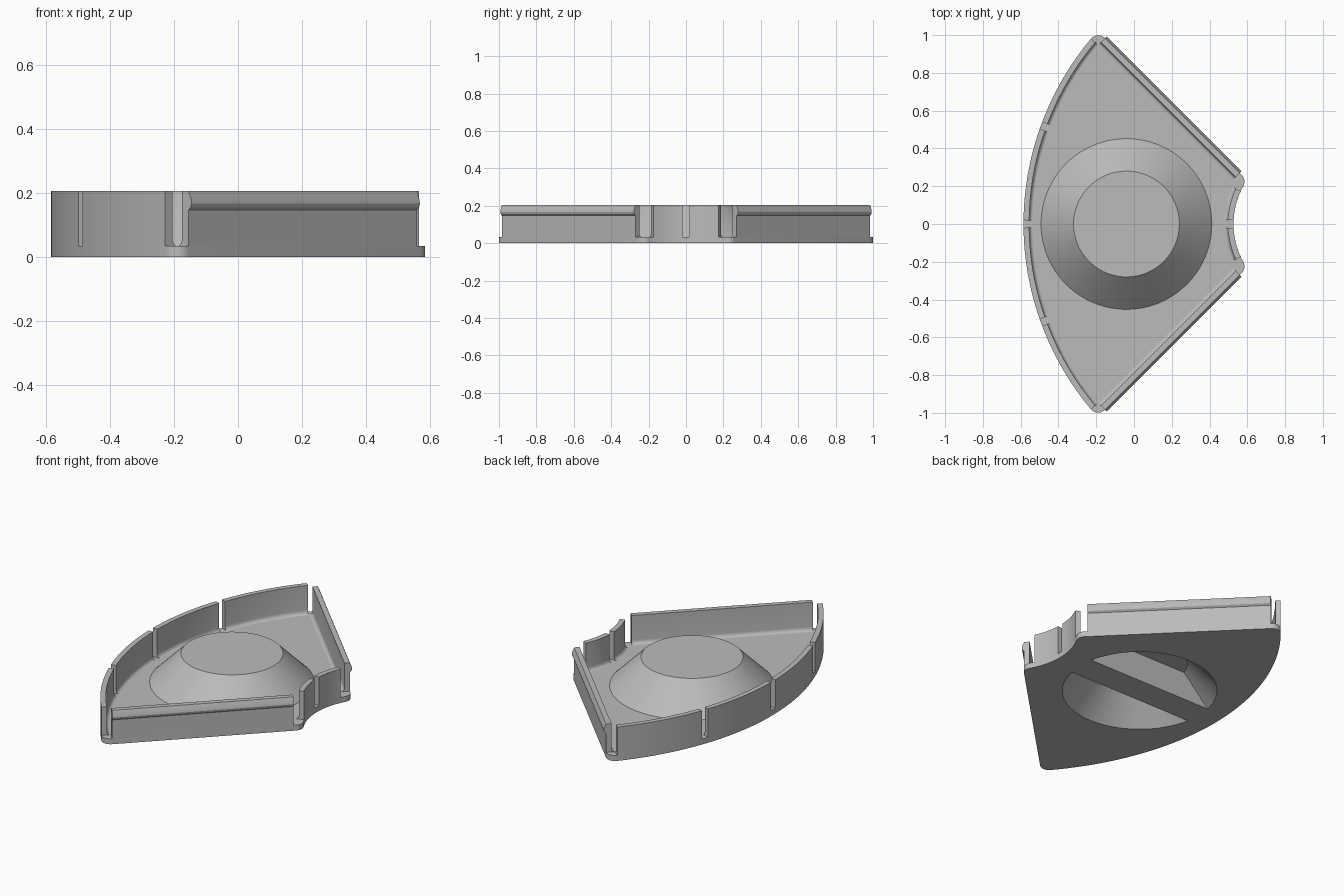
import bpy, bmesh
from math import sin, cos, pi, sqrt, atan2, radians
from mathutils import Vector

cube = bpy.data.objects.get("Cube")
if cube:
    bpy.data.objects.remove(cube)

CX, R_OUT, R_IN = 0.94, 1.525, 0.413      # shared arc centre and radii
SIDE, RC = 0.83, 0.05                     # side line x + y, corner radius
FLOOR, TOP = 0.033, 0.205
DOME_X = -0.04

grey = bpy.data.materials.new("plain grey")
grey.use_nodes = True
colour = (0.5, 0.5, 0.5, 1)
grey.diffuse_color = colour
grey.node_tree.nodes["Principled BSDF"].inputs["Base Color"].default_value = colour


def finish(name, bm):
    bmesh.ops.recalc_face_normals(bm, faces=bm.faces[:])
    mesh = bpy.data.meshes.new(name)
    bm.to_mesh(mesh)
    bm.free()
    mesh.materials.append(grey)
    obj = bpy.data.objects.new(name, mesh)
    bpy.context.collection.objects.link(obj)
    return obj


def smooth(obj):
    bpy.ops.object.select_all(action='DESELECT')
    obj.select_set(True)
    bpy.context.view_layer.objects.active = obj
    bpy.ops.object.shade_smooth_by_angle(angle=radians(25))


def corner_centre(dist):
    # point at a distance from the arc centre, one corner radius inside the side
    s = SIDE - RC * sqrt(2)
    b, root = CX + s, sqrt(2 * dist * dist - (s - CX) ** 2)
    x = (b - root) / 2
    return Vector((x, s - x))


tip = corner_centre(R_OUT - RC)
heel = corner_centre(R_IN + RC)
half_out = atan2(tip.y, CX - tip.x)
half_in = atan2(heel.y, CX - heel.x)


def arc(cx, cy, r, a0, a1, n):
    return [Vector((cx + r * cos(a0 + (a1 - a0) * i / n),
                    cy + r * sin(a0 + (a1 - a0) * i / n))) for i in range(n + 1)]


def sweep(name, frames, profile):
    # frames are (point, inward normal); profile is (inset, height)
    bm = bmesh.new()
    rings = [[bm.verts.new((*(p + n * d), z)) for d, z in profile] for p, n in frames]
    k = len(profile)
    for a, b in zip(rings, rings[1:]):
        for i in range(k):
            bm.faces.new((a[i], a[(i + 1) % k], b[(i + 1) % k], b[i]))
    bm.faces.new(rings[0])
    bm.faces.new(rings[-1])
    obj = finish(name, bm)
    smooth(obj)


def frustum(name, r0, z0, r1, z1, keep=0, gap=0):
    bm = bmesh.new()
    bmesh.ops.create_cone(bm, cap_ends=True, segments=96, radius1=r0, radius2=r1, depth=z1 - z0)
    bmesh.ops.translate(bm, verts=bm.verts[:], vec=(DOME_X, 0, (z0 + z1) / 2))
    if keep:
        geom = bm.verts[:] + bm.edges[:] + bm.faces[:]
        cut = bmesh.ops.bisect_plane(bm, geom=geom, plane_co=(0, keep * gap, 0),
                                     plane_no=(0, keep, 0), clear_inner=True)
        edges = [e for e in cut["geom_cut"] if isinstance(e, bmesh.types.BMEdge)]
        bmesh.ops.contextual_create(bm, geom=edges)
    return finish(name, bm)


# Floor plate: fan outline with rounded corners
upper = (arc(heel.x, heel.y, RC, -half_in, pi / 4, 12)
         + arc(tip.x, tip.y, RC, pi / 4, pi - half_out, 12))
lower = [Vector((p.x, -p.y)) for p in reversed(upper)]
outline = (upper + arc(CX, 0, R_OUT, pi - half_out, pi + half_out, 64)[1:-1] + lower
           + arc(CX, 0, R_IN, pi + half_in, pi - half_in, 32)[1:-1])
bm = bmesh.new()
base = bm.faces.new([bm.verts.new((p.x, p.y, 0)) for p in outline])
ext = bmesh.ops.extrude_face_region(bm, geom=[base], use_keep_orig=True)
bmesh.ops.translate(bm, vec=(0, 0, FLOOR),
                    verts=[v for v in ext["geom"] if isinstance(v, bmesh.types.BMVert)])
plate = finish("floor_plate", bm)

# Raised dome, hollow from below except for a straight grip bar
tools = [("UNION", frustum("dome_tool", 0.475, 0.01, 0.28, TOP))]
for side in (1, -1):
    tools.append(("DIFFERENCE", frustum("recess_tool", 0.434, -0.01, 0.262, 0.168, side, 0.085)))
for operation, tool in tools:
    mod = plate.modifiers.new("shape", "BOOLEAN")
    mod.operation, mod.object, mod.solver = operation, tool, "EXACT"
    bpy.ops.object.select_all(action='DESELECT')
    bpy.context.view_layer.objects.active = plate
    plate.select_set(True)
    bpy.ops.object.modifier_apply(modifier=mod.name)
    bpy.data.objects.remove(tool)
smooth(plate)

# Wall section with a rounded inner foot; side walls add an outer snap rib
foot = [(0.03 + 0.018 * (1 - cos(t * pi / 10)), FLOOR + 0.024 * (1 - sin(t * pi / 10)))
        for t in range(6)]
inner = [(0.03, TOP)] + foot
plain = [(0, FLOOR), (0, TOP)] + inner
ribbed = [(0, FLOOR), (0, 0.147), (-0.010, 0.156), (-0.013, 0.166),
          (-0.011, 0.178), (0, TOP)] + inner


def arc_wall(name, radius, inward, a0, a1):
    frames = []
    for p in arc(CX, 0, radius, a0, a1, 20):
        n = (p - Vector((CX, 0))).normalized() * inward
        frames.append((p, n))
    sweep(name, frames, plain)


# Outer curved wall in four pieces
gap = 0.02 / R_OUT
for i in range(4):
    a = pi - half_out + i * half_out / 2
    arc_wall(f"outer_wall_{i + 1}", R_OUT, -1,
             a + (gap if i else 0), a + half_out / 2 - (gap if i < 3 else 0))

# Inner curved wall and straight side walls, mirrored
gap, end = 0.02 / R_IN, half_in - 0.07
for side, label in ((1, "back"), (-1, "front")):
    arc_wall(f"inner_wall_{label}", R_IN, 1, pi - side * end, pi - side * gap)
    n = Vector((-1, -side)).normalized()
    along = Vector((1, -side)).normalized()
    p0 = Vector((tip.x, side * tip.y)) - n * RC
    p1 = Vector((heel.x, side * heel.y)) - n * RC - along * 0.015
    sweep(f"side_wall_{label}", [(p0, n), (p1, n)], ribbed)
